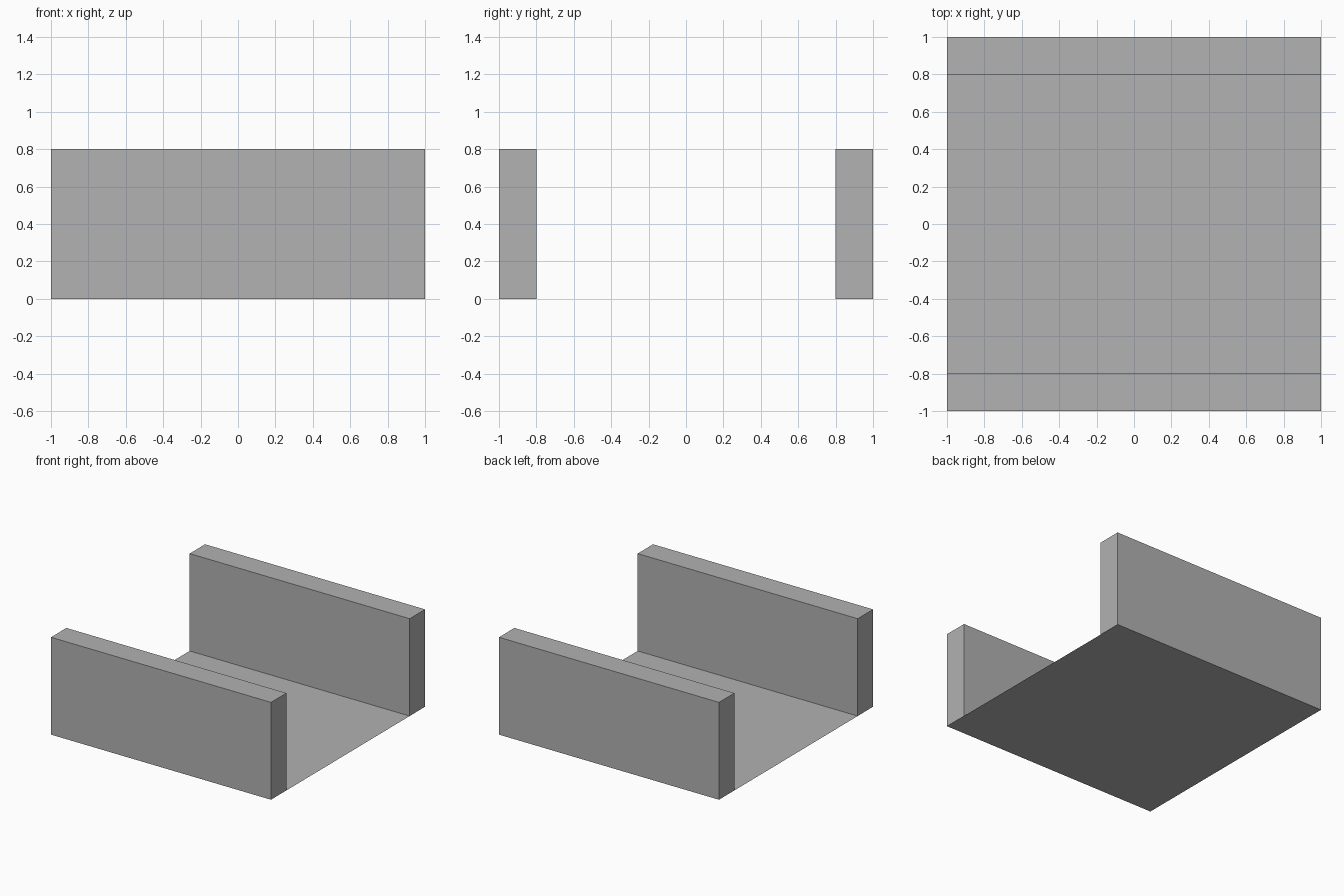
import bpy
import bmesh

cube = bpy.data.objects.get("Cube")
if cube:
    bpy.data.objects.remove(cube, do_unlink=True)

LENGTH, DEPTH, HEIGHT, WALL = 2.0, 2.0, 0.8, 0.2

# One plain grey for every part
grey = bpy.data.materials.new("plain grey")
grey.use_nodes = True
colour = (0.445, 0.445, 0.445, 1.0)
grey.diffuse_color = colour
grey.node_tree.nodes["Principled BSDF"].inputs["Base Color"].default_value = colour


def make_object(name, bm):
    mesh = bpy.data.meshes.new(name)
    bm.to_mesh(mesh)
    bm.free()
    mesh.materials.append(grey)
    obj = bpy.data.objects.new(name, mesh)
    bpy.context.collection.objects.link(obj)
    return obj


def make_wall(name, side):
    """Upright slab along x, open underneath where it meets the floor."""
    bm = bmesh.new()
    bmesh.ops.create_cube(bm, size=1.0)
    bmesh.ops.scale(bm, vec=(LENGTH, WALL, HEIGHT), verts=bm.verts)
    bmesh.ops.translate(bm, vec=(0, side * (DEPTH - WALL) / 2, HEIGHT / 2), verts=bm.verts)
    under = [f for f in bm.faces if f.normal.z < -0.5]
    bmesh.ops.delete(bm, geom=under, context='FACES_ONLY')
    return make_object(name, bm)


# Paper-thin floor sheet under both walls
bm = bmesh.new()
bmesh.ops.create_grid(bm, x_segments=1, y_segments=1, size=1.0)
bmesh.ops.scale(bm, vec=(LENGTH / 2, DEPTH / 2, 1), verts=bm.verts)
make_object("floor", bm)

# Front and back walls
for name, side in (("front_wall", -1), ("back_wall", 1)):
    make_wall(name, side)
